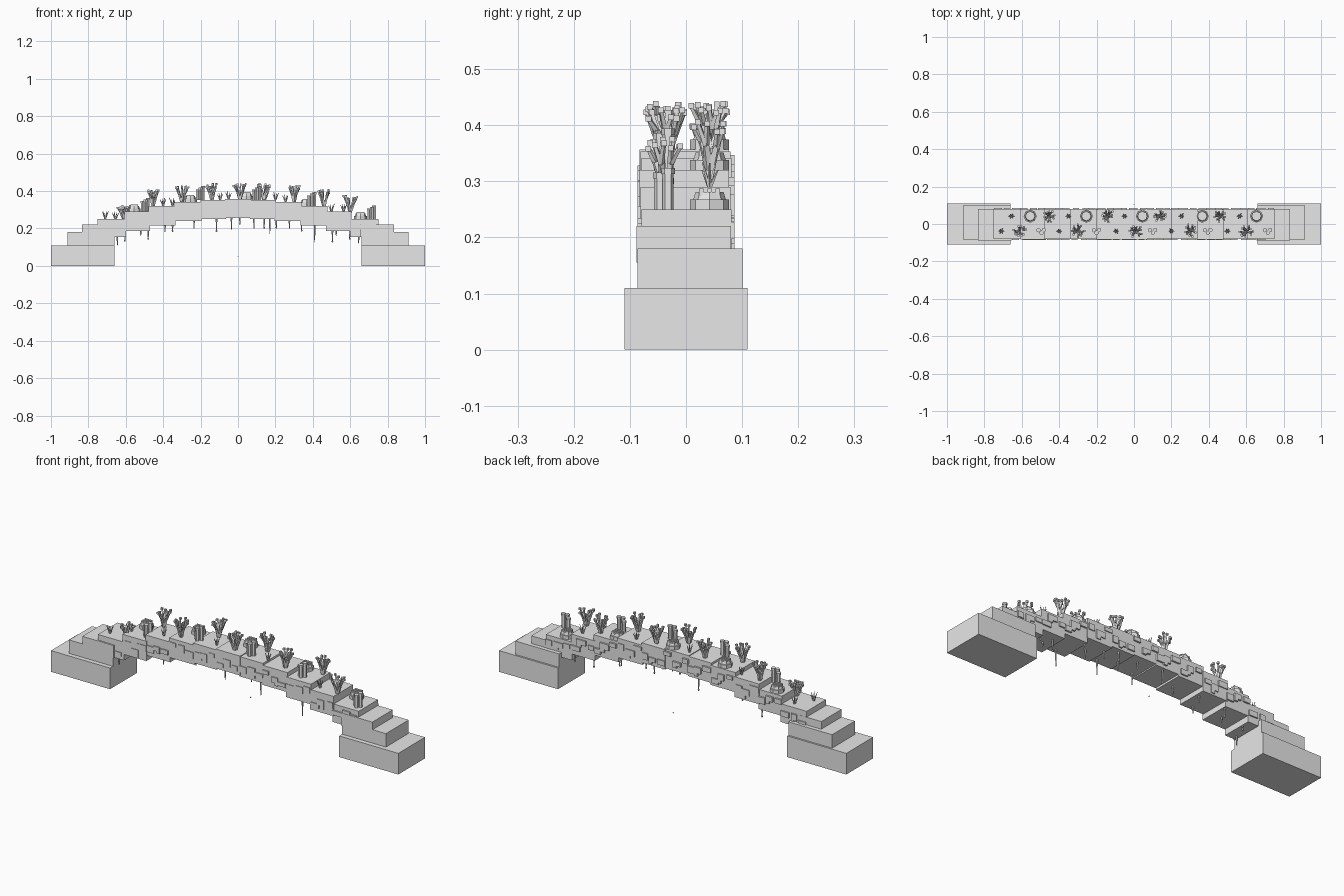
import bpy, bmesh, math, random
from mathutils import Vector, Matrix

if "Cube" in bpy.data.objects:
    bpy.data.objects.remove(bpy.data.objects["Cube"])

random.seed(7)
stone = bpy.data.materials.new("pale_grey")
stone.diffuse_color = (0.8, 0.8, 0.8, 1)
stone.use_nodes = True
stone.node_tree.nodes["Principled BSDF"].inputs["Base Color"].default_value = stone.diffuse_color


def finish(bm, name):
    me = bpy.data.meshes.new(name)
    bm.to_mesh(me)
    bm.free()
    me.materials.append(stone)
    ob = bpy.data.objects.new(name, me)
    bpy.context.collection.objects.link(ob)
    return ob


def box(bm, x0, x1, y0, y1, z0, z1):
    m = Matrix.Translation(((x0 + x1) / 2, (y0 + y1) / 2, (z0 + z1) / 2))
    m = m @ Matrix.Diagonal((x1 - x0, y1 - y0, z1 - z0, 1))
    bmesh.ops.create_cube(bm, size=1, matrix=m)


def rod(bm, a, b, r0, r1, sides=4):
    """Tapered prism from a to b."""
    a, b = Vector(a), Vector(b)
    d = b - a
    rot = d.to_track_quat('Z', 'Y').to_matrix().to_4x4()
    bmesh.ops.create_cone(bm, cap_ends=True, segments=sides, radius1=r0, radius2=r1,
                          depth=d.length, matrix=Matrix.Translation((a + b) / 2) @ rot)


# Stepped end foundations
for side, s in (("left", -1), ("right", 1)):
    for part, xi, xo, y0, y1, z0, z1 in (
            ("abutment", 0.66, 1.0, -0.11, 0.11, 0.0, 0.11),
            ("lower_step", 0.66, 0.912, -0.086, 0.101, 0.11, 0.18),
            ("upper_step", 0.655, 0.835, -0.088, 0.08, 0.155, 0.22)):
        bm = bmesh.new()
        box(bm, min(s * xi, s * xo), max(s * xi, s * xo), y0, y1, z0, z1)
        finish(bm, f"{side}_{part}")

# Arched deck of overlapping blocks: start, end, bottom, top
half = [(0.065, 0.2, 0.25, 0.353), (0.195, 0.34, 0.24, 0.342),
        (0.335, 0.478, 0.215, 0.32), (0.47, 0.607, 0.187, 0.29),
        (0.6, 0.75, 0.155, 0.25)]
blocks = [(-0.07, 0.07, 0.256, 0.357)] + half + [(-b, -a, lo, hi) for a, b, lo, hi in half]
bm = bmesh.new()
for i, (a, b, lo, hi) in enumerate(blocks):
    j = 0.002 * (i % 3 - 1)
    box(bm, a, b, -0.081 + j, 0.079 + j, lo, hi)
finish(bm, "arch_deck")


def deck(x, k=3):
    """Deck top (k=3) or underside (k=2) height at x."""
    return max(b[k] for b in blocks if b[0] <= x <= b[1])


# Thin stone plates on both sides of the deck
for name, face, s in (("front_plates", -0.08, -1), ("back_plates", 0.08, 1)):
    bm = bmesh.new()
    for a, b, lo, hi in blocks:
        for k in range(3):
            w, h = random.uniform(0.03, 0.055), random.uniform(0.018, 0.035)
            x = a + (b - a) * (k + 0.5) / 3 + random.uniform(-0.008, 0.008)
            x = min(max(x, a + w / 2), b - w / 2)
            z = random.uniform(lo + h, hi - h)
            y0, y1 = sorted((face - s * 0.004, face + s * 0.006))
            box(bm, x - w / 2, x + w / 2, y0, y1, z - h / 2, z + h / 2)
            if k == 1:
                box(bm, x, x + w / 2, y0, y1, z - h, z)
    finish(bm, name)


# Branching coral: forked square limbs with blocky tips
def branch_coral(bm, x, y):
    z = deck(x)
    h = 0.09 if abs(x) < 0.5 or x > 0 else 0.075
    base = Vector((x, y, z - 0.003))
    turn = random.uniform(0, 6.28)
    for i in range(5):
        ang = turn + i * 2 * math.pi / 5 + random.uniform(-0.3, 0.3)
        out = Vector((math.cos(ang), math.sin(ang), 0))
        lean = random.uniform(0.012, 0.02)
        fork = base + out * lean + Vector((0, 0, h * random.uniform(0.45, 0.6)))
        rod(bm, base, fork, 0.009, 0.006)
        for da in (-0.6, 0.6):
            tip_dir = Vector((math.cos(ang + da), math.sin(ang + da), 0))
            tip = fork + tip_dir * random.uniform(0.01, 0.02)
            tip.z = z + h * random.uniform(0.75, 0.95)
            rod(bm, fork, tip, 0.006, 0.004)
            c = 0.005
            box(bm, tip.x - c, tip.x + c, tip.y - c, tip.y + c, tip.z - c, tip.z + c)


# Grass tuft: leaning pointed blades
def tuft(bm, x, y):
    z = deck(x)
    for i in range(6):
        ang = i * math.pi / 3
        r = random.uniform(0.012, 0.018)
        rod(bm, (x, y, z - 0.002),
            (x + r * math.cos(ang), y + r * math.sin(ang), z + random.uniform(0.03, 0.045)),
            0.004, 0.0012, 4)


# Tube sponge: three six-sided tubes with rims
def tubes(bm, x, y):
    z = deck(x)
    for dx, dy, h in ((-0.015, 0.005, 0.055), (0.013, 0.006, 0.073), (0, -0.009, 0.065)):
        p = Vector((x + dx, y + dy, z - 0.002))
        q = p + Vector((0, 0, h))
        rod(bm, p, q, 0.010, 0.010, 6)
        rod(bm, q - Vector((0, 0, 0.008)), q + Vector((0, 0, 0.003)), 0.012, 0.012, 6)


# Mound coral: stepped drum with ridges
def mound(bm, x, y):
    z = deck(x)
    rod(bm, (x, y, z - 0.002), (x, y, z + 0.018), 0.035, 0.035, 8)
    rod(bm, (x, y, z + 0.018), (x, y, z + 0.031), 0.029, 0.025, 8)
    for dy in (-0.015, 0, 0.015):
        box(bm, x - 0.021, x + 0.021, y + dy - 0.004, y + dy + 0.004, z + 0.02, z + 0.037)


growths = {
    "branching_coral": (branch_coral, (-0.455, -0.14, 0.14, 0.46), (-0.61, -0.3, 0.01, 0.3, 0.6)),
    "grass_tufts": (tuft, (-0.655, -0.35, -0.05, 0.255, 0.565), (-0.71, -0.4, -0.095, 0.2, 0.5)),
    "tube_sponges": (tubes, (), (-0.495, -0.2, 0.1, 0.395, 0.715)),
    "mound_coral": (mound, (-0.555, -0.255, 0.045, 0.365, 0.655), ()),
}
for name, (make, back, front) in growths.items():
    bm = bmesh.new()
    for x in back:
        make(bm, x, 0.042)
    for x in front:
        make(bm, x, -0.038)
    finish(bm, name)

# Hanging roots with small bulbs under the deck: x, lowest point
roots = [(-0.645, 0.11), (-0.605, 0.13), (-0.52, 0.16), (-0.48, 0.14), (-0.39, 0.18),
         (-0.35, 0.18), (-0.235, 0.2), (-0.115, 0.18), (-0.035, 0.195), (0.01, 0.22),
         (0.085, 0.2), (0.14, 0.2), (0.17, 0.17), (0.205, 0.2), (0.275, 0.2),
         (0.34, 0.185), (0.41, 0.125), (0.505, 0.125), (0.525, 0.16), (0.597, 0.14),
         (0.645, 0.12)]
bm = bmesh.new()
for i, (x, low) in enumerate(roots):
    y = (-0.055, 0.035, -0.01, 0.06)[i % 4]
    top = deck(x, 2) + 0.004
    rod(bm, (x, y, top), (x, y, low), 0.005, 0.002, 5)
    if i % 2:
        rod(bm, (x, y, low + 0.008), (x, y, low), 0.005, 0.003, 5)
finish(bm, "hanging_roots")

# Tiny loose pebble behind the span
bm = bmesh.new()
box(bm, -0.002, 0.002, 0.103, 0.107, 0.05, 0.054)
finish(bm, "pebble")
